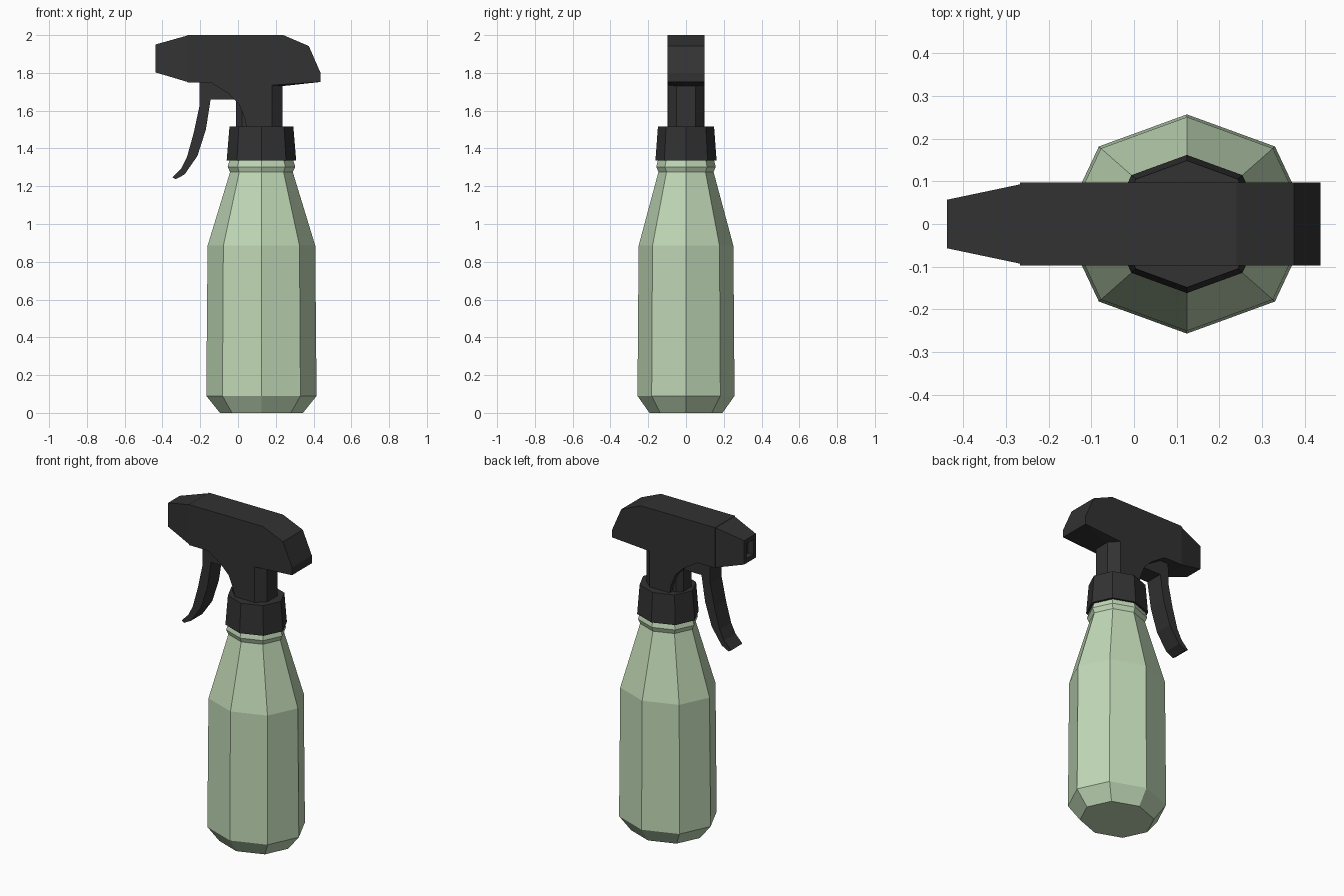
import bpy, bmesh
from math import cos, sin, pi

if "Cube" in bpy.data.objects:
    bpy.data.objects.remove(bpy.data.objects["Cube"])

AXIS_X = 0.124      # bottle axis


def material(name, rgb):
    m = bpy.data.materials.new(name)
    m.diffuse_color = (*rgb, 1)
    m.use_nodes = True
    m.node_tree.nodes["Principled BSDF"].inputs["Base Color"].default_value = m.diffuse_color
    return m


GREEN = material("pale_green", (0.53, 0.69, 0.47))
BLACK = material("black_plastic", (0.032, 0.032, 0.032))


def finish(name, bm, mat):
    bmesh.ops.recalc_face_normals(bm, faces=bm.faces[:])
    me = bpy.data.meshes.new(name)
    bm.to_mesh(me)
    bm.free()
    me.materials.append(mat)
    ob = bpy.data.objects.new(name, me)
    bpy.context.collection.objects.link(ob)
    return ob


def loft(name, rings, mat):
    """Join equal-length rings of points into a capped solid."""
    bm = bmesh.new()
    loops = [[bm.verts.new(p) for p in r] for r in rings]
    n = len(loops[0])
    for a, b in zip(loops, loops[1:]):
        for i in range(n):
            j = (i + 1) % n
            bm.faces.new((a[i], a[j], b[j], b[i]))
    bm.faces.new(loops[0])
    bm.faces.new(loops[-1])
    return finish(name, bm, mat)


def octagon(r, z):
    return [(AXIS_X + r * cos(i * pi / 4), 0.88 * r * sin(i * pi / 4), z) for i in range(8)]


def side_profile(name, pts, half):
    return loft(name, [[(x, y, z) for x, z in pts] for y in (-half, half)], BLACK)


def rect(x, y, z0, z1):
    return [(x, -y, z0), (x, y, z0), (x, y, z1), (x, -y, z1)]


# Bottle with neck bead
loft("bottle", [octagon(r, z) for r, z in (
    (0.22, 0), (0.292, 0.09), (0.285, 0.885), (0.166, 1.275),
    (0.179, 1.303), (0.166, 1.345))], GREEN)

# Screw collar
loft("collar", [octagon(0.184, 1.335), octagon(0.169, 1.515)], BLACK)

# Spray head with curved web running down into the pillar
side_profile("spray_head", [
    (-0.267, 2.0), (0.24, 2.0), (0.375, 1.942), (0.437, 1.80), (0.437, 1.752),
    (0.235, 1.785), (0.18, 1.735), (0.18, 1.51), (0.045, 1.51), (0.035, 1.56),
    (0.005, 1.635), (-0.05, 1.69), (-0.145, 1.75), (-0.267, 1.75)], 0.097)

# Raised underside at the rear of the head
bm = bmesh.new()
for s in (-1, 1):
    for x, y, z in ((0.437, 0.097, 1.752), (0.235, 0.05, 1.73),
                    (0.18, 0.097, 1.735), (0.235, 0.097, 1.785)):
        bm.verts.new((x, s * y, z))
bmesh.ops.convex_hull(bm, input=bm.verts[:])
finish("head_underside", bm, BLACK)

# Bevelled pillar behind and pump tube in front
half_outline = [(0.235, 0.05), (0.18, 0.096), (0.05, 0.096), (0.05, 0.07), (0.02, 0.07), (-0.01, 0.04)]
outline = half_outline + [(x, -y) for x, y in reversed(half_outline)]
loft("pillar", [[(x, y, z) for x, y in outline] for z in (1.50, 1.735)], BLACK)

# Nozzle with a recessed square outlet
loft("nozzle", [
    rect(-0.267, 0.093, 1.752, 1.998), rect(-0.438, 0.057, 1.803, 1.95),
    rect(-0.438, 0.035, 1.83, 1.923), rect(-0.40, 0.035, 1.83, 1.923)], BLACK)

# Trigger with its mounting block
side_profile("trigger", [
    (-0.203, 1.755), (-0.205, 1.62), (-0.235, 1.48), (-0.27, 1.355), (-0.30, 1.295),
    (-0.347, 1.247), (-0.33, 1.237), (-0.283, 1.262), (-0.215, 1.36), (-0.17, 1.50),
    (-0.145, 1.66), (0.02, 1.66), (0.02, 1.755)], 0.056)
